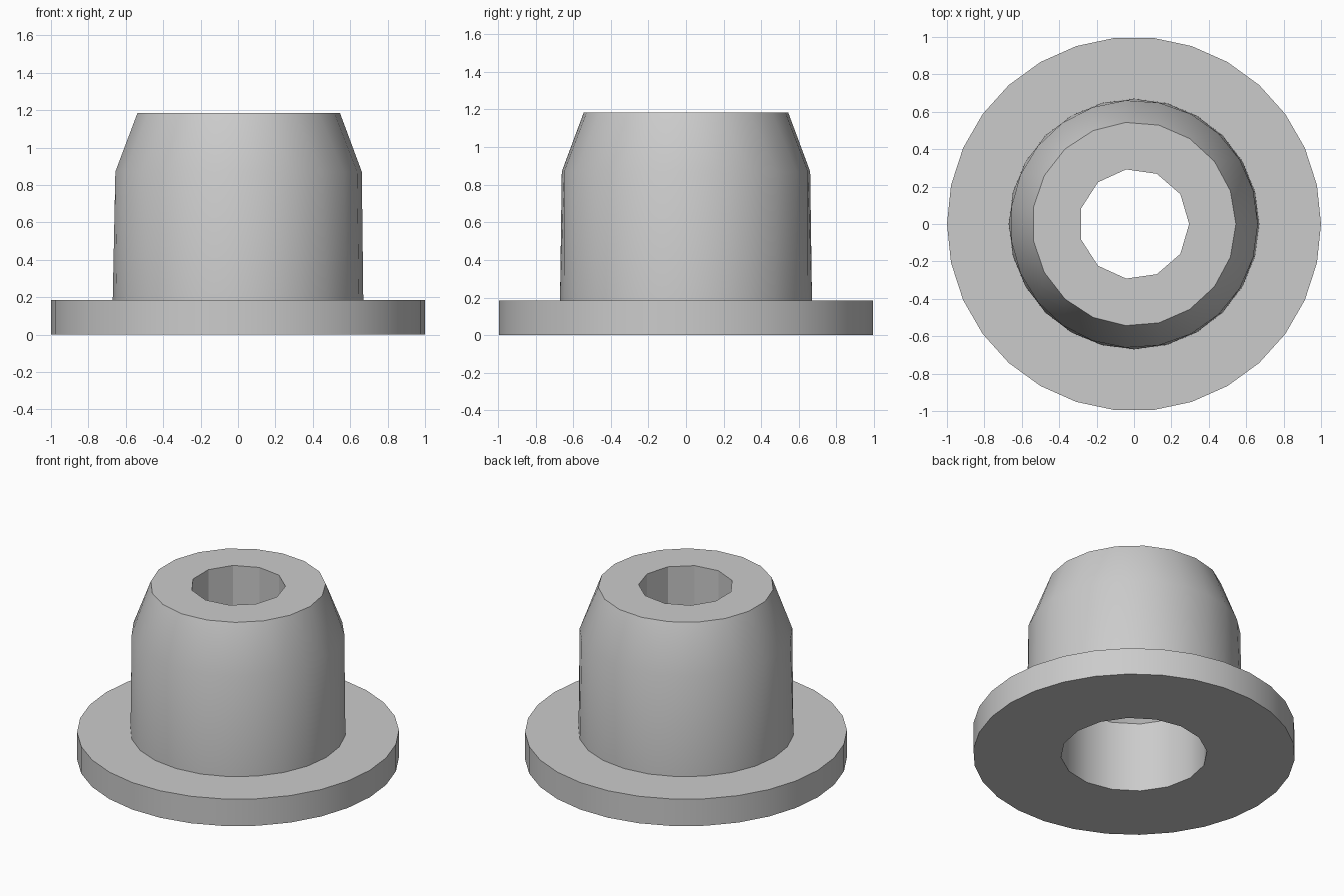
import bpy, bmesh
from math import cos, sin, tau, radians

cube = bpy.data.objects.get("Cube")
if cube:
    bpy.data.objects.remove(cube)

grey = bpy.data.materials.new("plain grey")
grey.use_nodes = True
colour = (0.6, 0.6, 0.6, 1)
grey.diffuse_color = colour
grey.node_tree.nodes["Principled BSDF"].inputs["Base Color"].default_value = colour


def ring(bm, radius, z, sides):
    return [bm.verts.new((radius * cos(tau * i / sides), radius * sin(tau * i / sides), z))
            for i in range(sides)]


def join_rings(bm, a, b):
    """Join two rings, which may have different numbers of sides."""
    na, nb = len(a), len(b)
    if na == nb:
        for i in range(na):
            j = (i + 1) % na
            bm.faces.new((a[i], a[j], b[j], b[i]))
        return
    i = j = 0
    while i < na or j < nb:
        if j >= nb or (i < na and (i + 1) * nb <= (j + 1) * na):
            bm.faces.new((a[i % na], a[(i + 1) % na], b[j % nb]))
            i += 1
        else:
            bm.faces.new((a[i % na], b[(j + 1) % nb], b[j % nb]))
            j += 1


# Closed profile: radius, height, sides
profile = [
    (1.0, 0.0, 30), (1.0, 0.185, 30),       # flange rim
    (0.67, 0.185, 24), (0.662, 0.87, 23),   # body
    (0.545, 1.185, 19),                     # tapered shoulder
    (0.295, 1.185, 11), (0.295, 0.68, 11),  # narrow bore
    (0.455, 0.48, 16), (0.455, 0.0, 16),    # wide bore
]

bm = bmesh.new()
rings = [ring(bm, *p) for p in profile]
for k, r in enumerate(rings):
    join_rings(bm, r, rings[(k + 1) % len(rings)])
bmesh.ops.recalc_face_normals(bm, faces=bm.faces)

mesh = bpy.data.meshes.new("flanged_bushing")
bm.to_mesh(mesh)
bm.free()
mesh.materials.append(grey)
bushing = bpy.data.objects.new("flanged_bushing", mesh)
bpy.context.collection.objects.link(bushing)

for o in bpy.context.selected_objects:
    o.select_set(False)
bushing.select_set(True)
bpy.context.view_layer.objects.active = bushing
bpy.ops.object.shade_smooth_by_angle(angle=radians(30))
